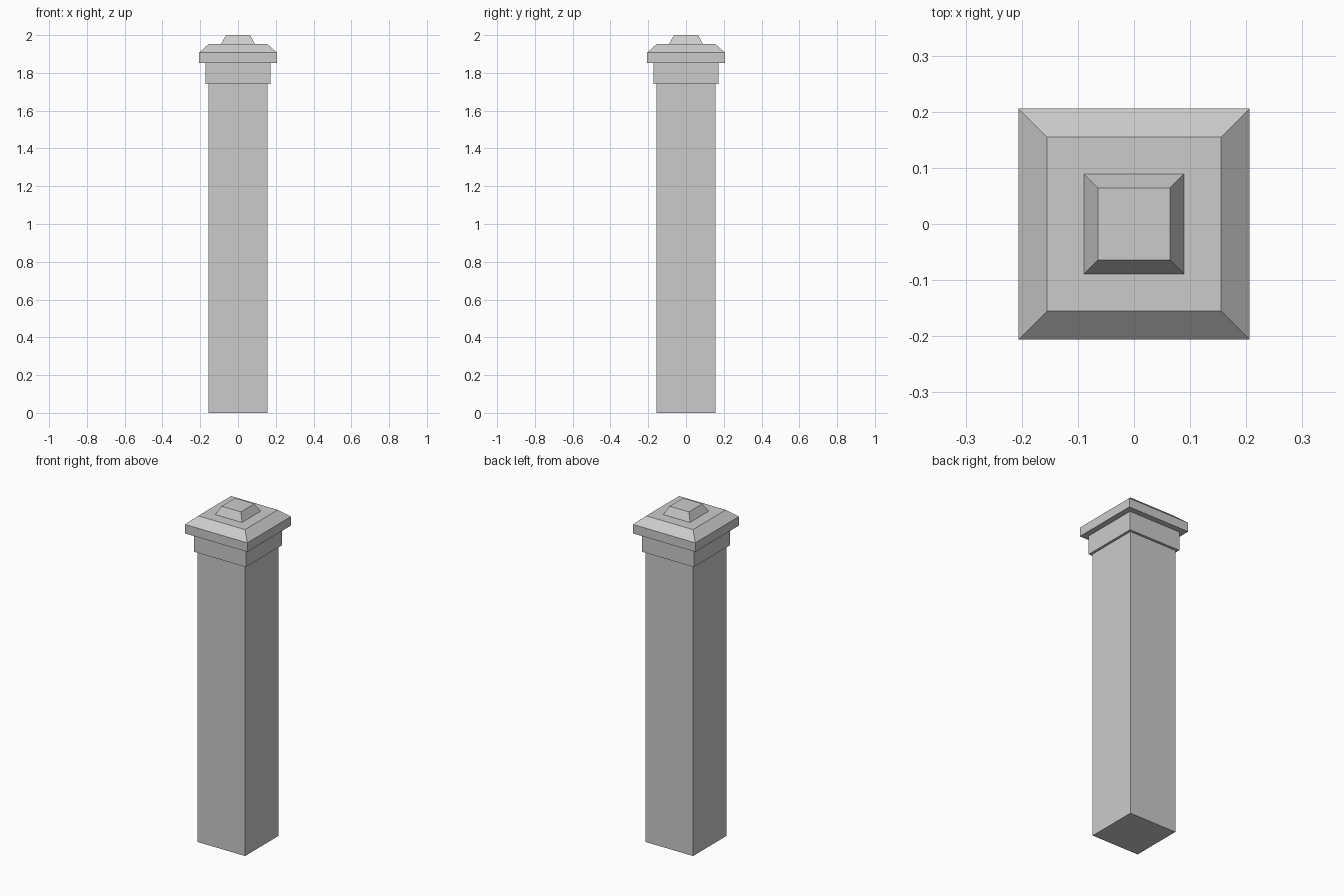
import bpy
import bmesh

if "Cube" in bpy.data.objects:
    bpy.data.objects.remove(bpy.data.objects["Cube"], do_unlink=True)

stone = bpy.data.materials.new("grey_stone")
stone.use_nodes = True
colour = (0.6, 0.6, 0.6, 1)
stone.diffuse_color = colour
stone.node_tree.nodes["Principled BSDF"].inputs["Base Color"].default_value = colour


def square_stack(name, levels):
    """Closed square solid from (half width, height) levels."""
    bm = bmesh.new()
    rings = []
    for half, z in levels:
        corners = ((-half, -half), (half, -half), (half, half), (-half, half))
        rings.append([bm.verts.new((x, y, z)) for x, y in corners])
    for low, high in zip(rings, rings[1:]):
        for i in range(4):
            j = (i + 1) % 4
            bm.faces.new((low[i], low[j], high[j], high[i]))
    bm.faces.new(rings[0][::-1])
    bm.faces.new(rings[-1])
    mesh = bpy.data.meshes.new(name)
    bm.to_mesh(mesh)
    bm.free()
    mesh.materials.append(stone)
    obj = bpy.data.objects.new(name, mesh)
    bpy.context.collection.objects.link(obj)


# Post and the collar around its top
square_stack("shaft", [(0.157, 0), (0.157, 1.74)])
square_stack("collar", [(0.172, 1.74), (0.172, 1.853)])

# Overhanging cap with sloped edges, and the small tapered finial
square_stack("cap", [(0.206, 1.853), (0.206, 1.907), (0.155, 1.953)])
square_stack("finial", [(0.089, 1.953), (0.064, 2)])
